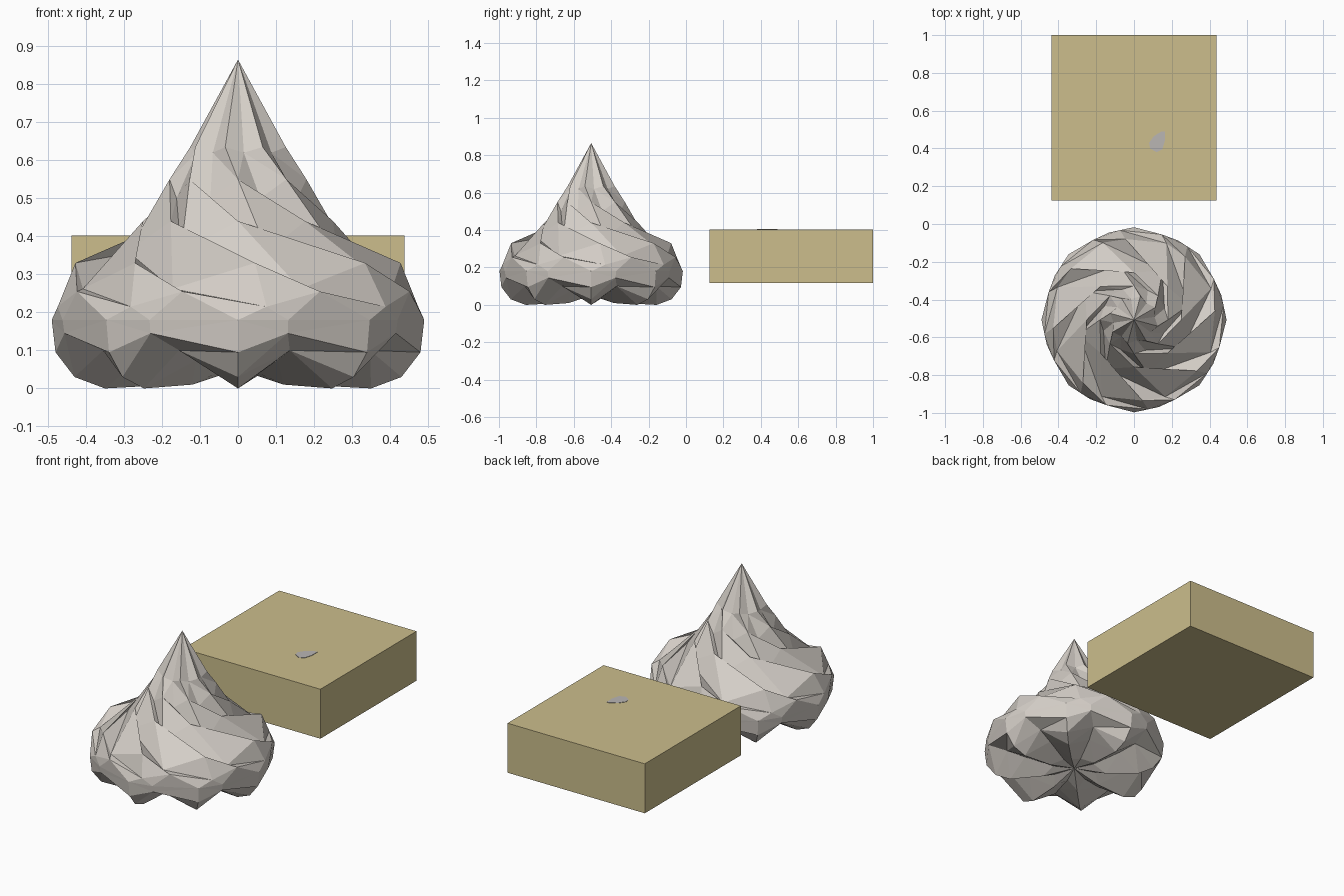
import bpy, bmesh, math

if "Cube" in bpy.data.objects:
    bpy.data.objects.remove(bpy.data.objects["Cube"])


def material(name, srgb):
    m = bpy.data.materials.new(name)
    lin = [((c / 255 + 0.055) / 1.055) ** 2.4 for c in srgb]
    m.diffuse_color = (*lin, 1)
    m.use_nodes = True
    m.node_tree.nodes["Principled BSDF"].inputs["Base Color"].default_value = m.diffuse_color
    return m


def finish(bm, name, mat):
    bmesh.ops.recalc_face_normals(bm, faces=bm.faces)
    me = bpy.data.meshes.new(name)
    bm.to_mesh(me)
    bm.free()
    ob = bpy.data.objects.new(name, me)
    me.materials.append(mat)
    bpy.context.collection.objects.link(ob)
    return ob


cream = material("cream white", (212, 206, 199))
tan = material("tan", (204, 190, 140))
grey = material("pale grey", (186, 182, 180))

# Whipped swirl: ridge and valley paths as (z, radius, angle), from bottom to tip
LOBES = 8
CY = -0.507
ridge = [(.01, .17, 90), (0, .35, 90), (.03, .43, 90), (.095, .48, 90), (.18, .49, 90),
         (.255, .475, 72), (.33, .43, 51), (.44, .25, 0), (.55, .18, -45), (.635, .13, -60)]
valley = [(.045, .12, 67), (.075, .28, 67), (.10, .38, 66), (.145, .475, 61), (.18, .48, 61),
          (.215, .48, 54), (.262, .44, 22), (.36, .30, -30), (.50, .172, -70), (.62, .11, -82)]

bm = bmesh.new()


def point(p, lobe):
    z, r, a = p
    a = math.radians(a - lobe * 360 / LOBES)
    return bm.verts.new((r * math.sin(a), CY - r * math.cos(a), z))


rings = []
for rp, vp in zip(ridge, valley):
    ring = []
    for i in range(LOBES):
        ring += [point(rp, i), point(vp, i)]
    rings.append(ring)
n = LOBES * 2
for lo, hi in zip(rings, rings[1:]):
    for i in range(n):
        j = (i + 1) % n
        # split each patch along its shorter diagonal
        a, b, c, d = lo[i], lo[j], hi[j], hi[i]
        if (a.co - c.co).length < (b.co - d.co).length:
            tris = ((a, b, c), (a, c, d))
        else:
            tris = ((a, b, d), (b, c, d))
        for t in tris:
            bm.faces.new(t)
base = bm.verts.new((0, CY, 0.05))
tip = bm.verts.new((0, CY, 0.865))
for i in range(n):
    j = (i + 1) % n
    bm.faces.new((base, rings[0][j], rings[0][i]))
    bm.faces.new((tip, rings[-1][i], rings[-1][j]))
finish(bm, "whipped_swirl", cream)

# Plain block behind the swirl
bm = bmesh.new()
bmesh.ops.create_cube(bm, size=1)
for v in bm.verts:
    v.co = (v.co.x * .875, v.co.y * .875 + .5625, v.co.z * .285 + .26)
finish(bm, "block", tan)

# Small flat spot on top of the block
bm = bmesh.new()
outline = [(.085, .40), (.12, .38), (.15, .395), (.163, .44), (.163, .49), (.145, .49), (.105, .465), (.08, .43)]
f = bm.faces.new([bm.verts.new((x, y, .4025)) for x, y in outline])
top = bmesh.ops.extrude_face_region(bm, geom=[f])
for g in top["geom"]:
    if isinstance(g, bmesh.types.BMVert):
        g.co.z += .002
finish(bm, "top_spot", grey)
